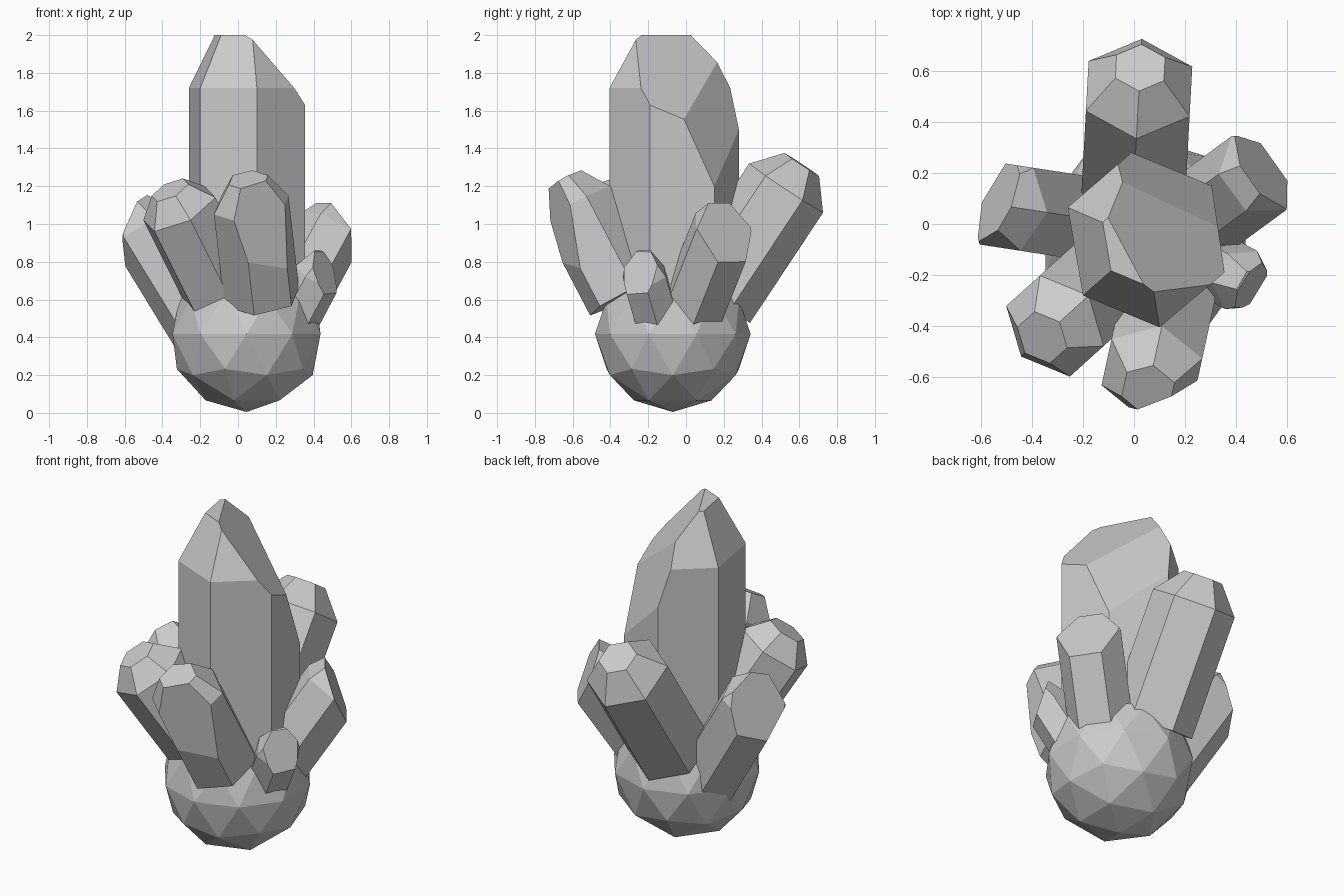
import bpy, bmesh
from math import cos, sin, radians
from mathutils import Vector as V

if "Cube" in bpy.data.objects:
    bpy.data.objects.remove(bpy.data.objects["Cube"])


def loft(name, rings, cuts=()):
    """Closed faceted prism through rings, then sliced by three-point planes."""
    bm = bmesh.new()
    loops = [[bm.verts.new(p) for p in ring] for ring in rings]
    n = len(loops[0])
    for a, b in zip(loops, loops[1:]):
        for i in range(n):
            j = (i + 1) % n
            bm.faces.new((a[i], a[j], b[j], b[i]))
    bm.faces.new(loops[0][::-1])
    bm.faces.new(loops[-1])
    inside = sum(rings[0], V()) / n
    for cut in cuts:
        p, q, r = map(V, cut)
        no = (q - p).cross(r - p).normalized()
        if no.dot(inside - p) > 0:
            no = -no
        bmesh.ops.bisect_plane(bm, geom=bm.verts[:] + bm.edges[:] + bm.faces[:],
                               plane_co=p, plane_no=no, clear_outer=True)
        bmesh.ops.holes_fill(bm, edges=[e for e in bm.edges if e.is_boundary], sides=0)
    bmesh.ops.recalc_face_normals(bm, faces=bm.faces[:])
    me = bpy.data.meshes.new(name)
    bm.to_mesh(me)
    bm.free()
    bpy.context.collection.objects.link(bpy.data.objects.new(name, me))


def crystal(name, rim, axis, radius, length, cap, tip, phase=0, cuts=()):
    """Leaning hexagonal crystal: shaft below the rim, tapered cap above it."""
    rim, d = V(rim), V(axis).normalized()
    side = V((0, 0, 1)).cross(d).normalized()
    low = side.cross(d)  # points outward and down

    def ring(c, r):
        angles = [radians(phase + 60 * i) for i in range(6)]
        return [c + r * (low * cos(a) + side * sin(a)) for a in angles]
    loft(name, [ring(rim - d * length, radius), ring(rim, radius),
                ring(rim + d * cap, tip)], cuts)


# Round faceted base
bpy.ops.mesh.primitive_ico_sphere_add(subdivisions=2, radius=0.412,
                                      location=(0.045, -0.07, 0.417))
bpy.context.object.name = "base_rock"

# Tall upright crystal with two uneven broken faces
foot = [(-0.01, 0.28), (-0.26, 0.065), (-0.20, -0.28),
        (0.10, -0.405), (0.355, -0.19), (0.305, 0.15)]
mid = V((0.045, -0.065, 0))


def level(z, s):
    return [mid + (V((x, y, 0)) - mid) * s + V((0, 0, z)) for x, y in foot]


loft("main_crystal", [level(0.4, 1), level(1.72, 1), level(2.0, 0.55)],
     [((0.04, -0.24, 2), (-0.11, 0.04, 2), (0.355, -0.19, 1.63)),
      ((0.33, -0.03, 1.6), (0.305, 0.15, 1.2), (-0.01, 0.28, 1.5))])

# Leaning crystals around it
crystal("back_crystal", (0.02, 0.53, 1.19), (0.03, 0.55, 0.83), 0.235, 0.70, 0.15, 0.11)
crystal("front_crystal", (0.07, -0.58, 1.10), (-0.10, -0.46, 0.88), 0.21, 0.55, 0.15, 0.11,
        cuts=[((0.10, -0.62, 0.70), (0, -0.735, 1.2), (0.20, -0.65, 1.21))])
crystal("front_left_crystal", (-0.31, -0.40, 1.08), (-0.41, -0.37, 0.82), 0.215, 0.65, 0.12, 0.11)
crystal("left_crystal", (-0.50, 0.07, 0.98), (-0.52, 0.08, 0.85), 0.19, 0.65, 0.15, 0.10,
        cuts=[((-0.60, 0.06, 0.80), (-0.52, 0.22, 0.82), (-0.46, 0.10, 1.17))])
crystal("right_crystal", (0.49, 0.20, 0.97), (0.45, 0.33, 0.83), 0.18, 0.58, 0.16, 0.10, 30,
        cuts=[((0.60, 0.15, 0.83), (0.52, 0.31, 0.76), (0.47, 0.12, 1.16))])
crystal("small_crystal", (0.42, -0.22, 0.72), (0.45, -0.25, 0.85), 0.13, 0.32, 0.12, 0.08, 30,
        cuts=[((0.52, -0.18, 0.68), (0.42, -0.35, 0.66), (0.44, -0.20, 0.87))])
